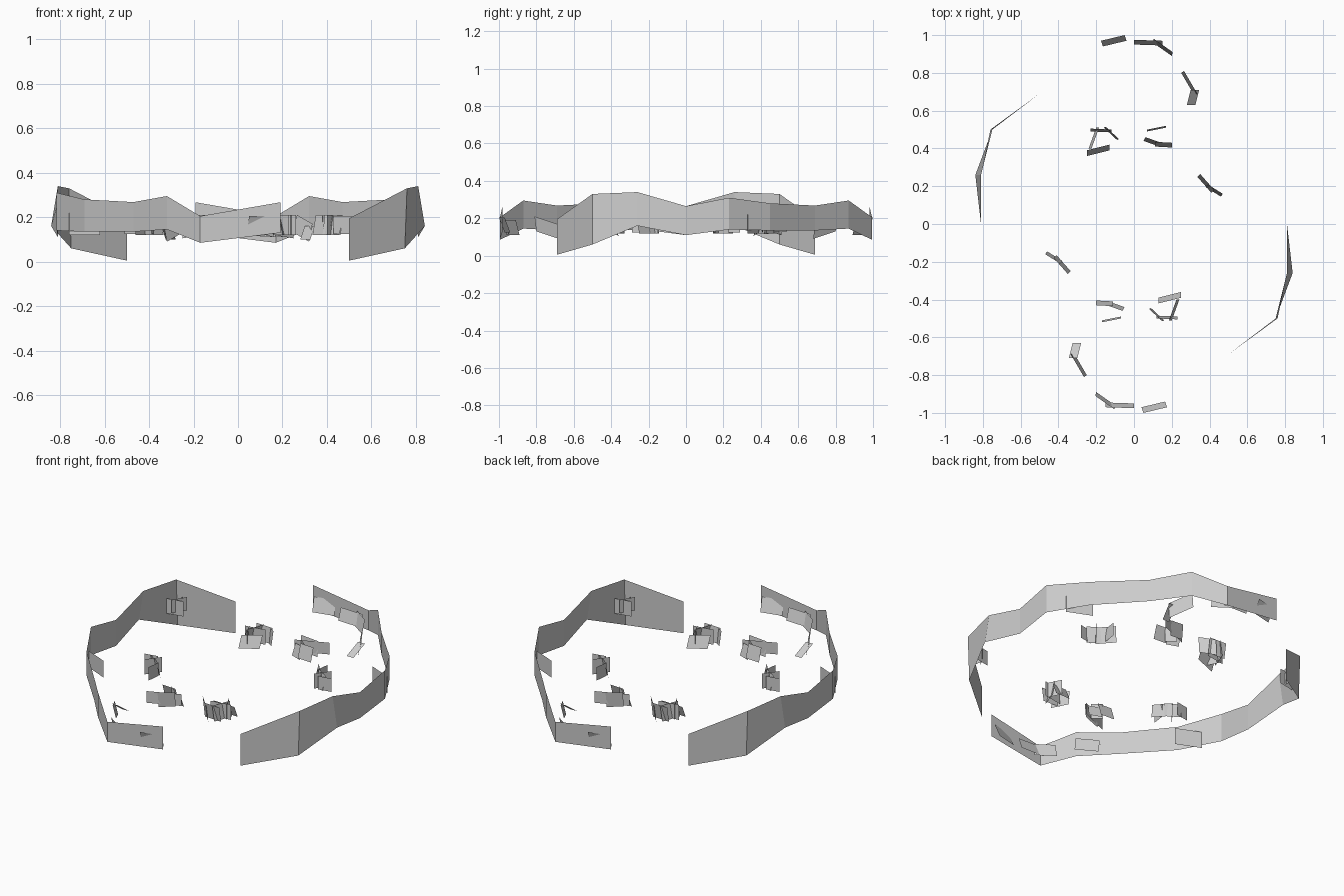
import bpy, bmesh
from mathutils import Matrix, Vector

HALF_TURN = Matrix.Rotation(3.14159265, 4, 'Z')


def build(name, quads):
    """Make one mesh object from quads, plus its half-turn copy."""
    for suffix, mat in (("a", Matrix.Identity(4)), ("b", HALF_TURN)):
        bm = bmesh.new()
        for q in quads:
            bm.faces.new([bm.verts.new(mat @ Vector(p)) for p in q])
        bmesh.ops.remove_doubles(bm, verts=bm.verts, dist=0.0001)
        me = bpy.data.meshes.new(name + "_" + suffix)
        bm.to_mesh(me)
        bm.free()
        bpy.context.collection.objects.link(bpy.data.objects.new(me.name, me))


def card(x0, y0, x1, y1, z=0.165, h=0.09, lean=(0, 0), tilt=0.0):
    """Upright rectangle over a ground line, optionally leaning or tilted."""
    lx, ly = lean
    a, b = z - h / 2, z + h / 2
    return [(x0, y0, a - tilt), (x1, y1, a + tilt),
            (x1 + lx, y1 + ly, b + tilt), (x0 + lx, y0 + ly, b - tilt)]


# Outer wall band: x, y, bottom z, top z, top x offset
wall = [
    (0.50, -0.69, 0.005, 0.195, 0), (0.75, -0.50, 0.06, 0.33, 0.01),
    (0.84, -0.26, 0.16, 0.34, -0.03), (0.81, 0.0, 0.11, 0.265, 0),
    (0.815, 0.23, 0.14, 0.31, 0), (0.69, 0.45, 0.135, 0.28, 0),
    (0.47, 0.69, 0.135, 0.268, 0), (0.32, 0.87, 0.145, 0.295, 0),
    (0.17, 0.995, 0.085, 0.205, 0), (-0.19, 0.98, 0.13, 0.267, 0)]
build("wall_band", [
    [(p[0], p[1], p[2]), (q[0], q[1], q[2]),
     (q[0] + q[4], q[1], q[3]), (p[0] + p[4], p[1], p[3])]
    for p, q in zip(wall, wall[1:])])

# Crossed card clusters inside the ring
build("left_cluster", [
    card(-0.23, 0.49, -0.12, 0.485, lean=(0, 0.015)),
    card(-0.24, 0.40, -0.20, 0.51, lean=(0.015, 0)),
    card(-0.16, 0.51, -0.09, 0.445, lean=(0.01, 0.005), tilt=0.01),
    card(-0.26, 0.44, -0.14, 0.46),
    card(-0.25, 0.36, -0.13, 0.39, z=0.15, h=0.07, lean=(0, 0.03), tilt=0.01),
    card(-0.24, 0.45, -0.20, 0.37)])
build("centre_cluster", [
    card(0.05, 0.465, 0.23, 0.54, h=0.07),
    card(0.07, 0.49, 0.17, 0.51, lean=(0, 0.01), tilt=-0.01),
    card(0.05, 0.44, 0.12, 0.415, z=0.15, h=0.07, lean=(0.01, 0.02)),
    card(0.11, 0.41, 0.20, 0.405, h=0.08, lean=(0, 0.025)),
    card(0.09, 0.47, 0.14, 0.43)])
build("right_cluster", [
    card(0.335, 0.25, 0.41, 0.165, lean=(0.015, 0.015)),
    card(0.38, 0.195, 0.46, 0.145, lean=(0.01, 0.015)),
    card(0.40, 0.15, 0.46, 0.23),
    card(0.43, 0.145, 0.51, 0.16, h=0.08),
    card(0.38, 0.21, 0.39, 0.29, h=0.08)])
build("edge_cluster", [
    card(-0.77, 0.42, -0.67, 0.44, z=0.20),
    card(-0.73, 0.41, -0.68, 0.49, z=0.21, h=0.08),
    card(-0.72, 0.50, -0.71, 0.43, z=0.20, h=0.07)])

# Loose cards just inside the wall
build("wall_cards", [
    card(0.62, 0.39, 0.76, 0.33, z=0.17, h=0.10),
    card(0.25, 0.80, 0.32, 0.68, z=0.15, h=0.08, lean=(0.015, 0.01), tilt=-0.02),
    card(0.28, 0.63, 0.325, 0.63, z=0.13, h=0.06, lean=(0.02, 0.08)),
    card(0.0, 0.95, 0.15, 0.945, z=0.15, h=0.07, lean=(0, 0.025)),
    card(0.10, 0.96, 0.20, 0.89, z=0.15, h=0.08, lean=(0.005, 0.02)),
    card(-0.165, 0.94, -0.04, 0.97, z=0.165, h=0.08, lean=(-0.01, 0.03))])
